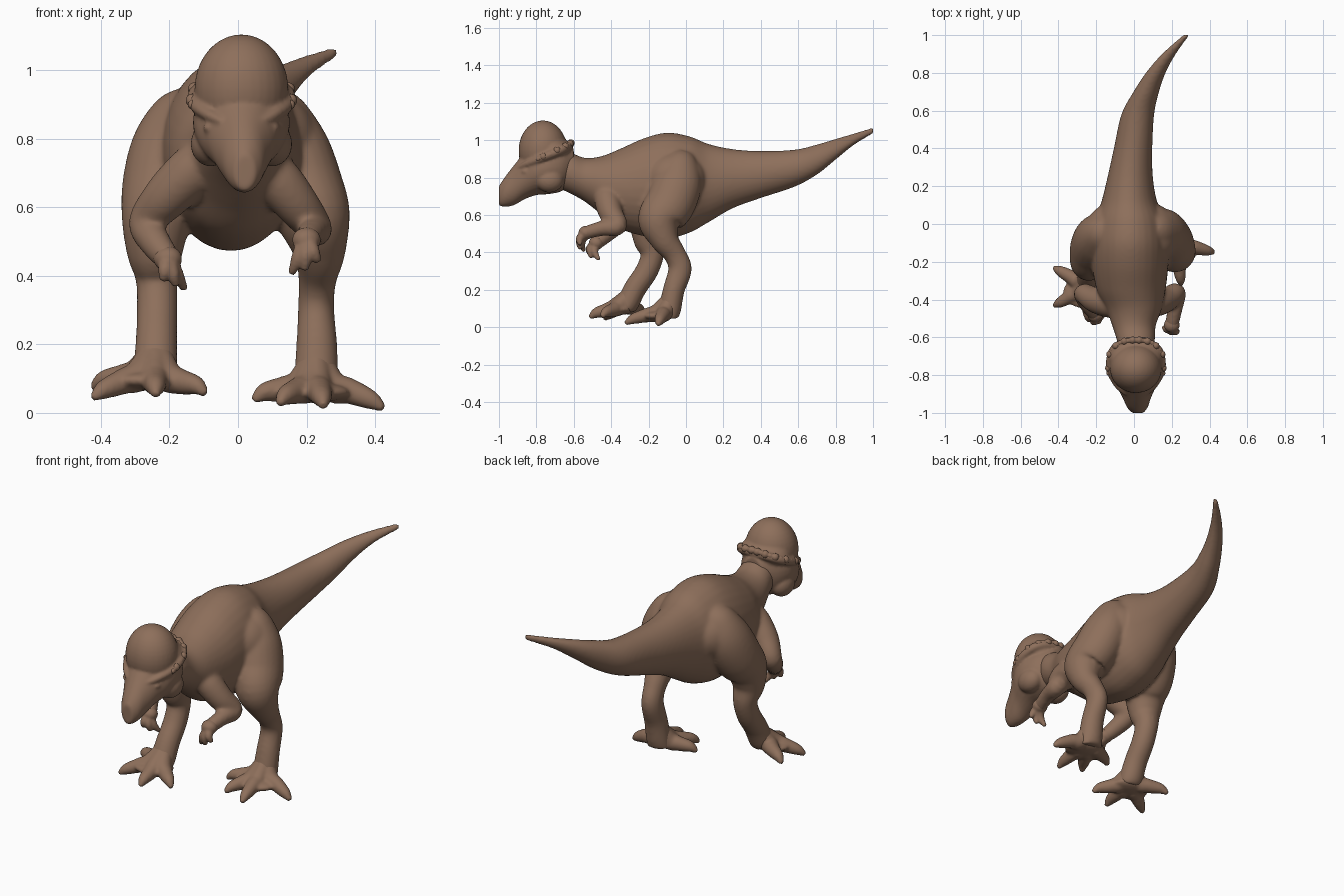
import bpy, bmesh, math
from mathutils import Vector, Matrix

cube = bpy.data.objects.get("Cube")
if cube:
    bpy.data.objects.remove(cube, do_unlink=True)

skin = bpy.data.materials.new("brown skin")
skin.use_nodes = True
brown = (0.27, 0.16, 0.105, 1)
skin.diffuse_color = brown
shader = skin.node_tree.nodes["Principled BSDF"]
shader.inputs["Base Color"].default_value = brown
shader.inputs["Roughness"].default_value = 0.8

X, Y, Z = Vector((1, 0, 0)), Vector((0, 1, 0)), Vector((0, 0, 1))


def spline(points, steps=6):
    """Smooth curve through rows of any length."""
    rows = [Vector(p) for p in points]
    rows = [rows[0]] + rows + [rows[-1]]
    out = []
    for a, b, c, d in zip(rows, rows[1:], rows[2:], rows[3:]):
        for i in range(steps):
            t = i / steps
            out.append(b + (c - a) * (t / 2) + (a * 2 - b * 5 + c * 4 - d) * (t * t / 2)
                       + (b * 3 - a - c * 3 + d) * (t ** 3 / 2))
    return out + [rows[-1]]


def sweep(bm, points, ref, sides=24, axis=None):
    """Closed elliptical tube through rows of x, y, z, side radius, depth radius."""
    rows = spline(points)
    centres = [Vector(r[:3]) for r in rows]
    rings = []
    for i, row in enumerate(rows):
        tangent = axis or (centres[min(i + 1, len(rows) - 1)] - centres[max(i - 1, 0)]).normalized()
        side = tangent.cross(ref).normalized()
        depth = side.cross(tangent)
        ring = []
        for k in range(sides):
            a = math.tau * k / sides
            offset = side * (math.cos(a) * row[3]) + depth * (math.sin(a) * row[4])
            ring.append(bm.verts.new(centres[i] + offset))
        rings.append(ring)
    for lower, upper in zip(rings, rings[1:]):
        for k in range(sides):
            n = (k + 1) % sides
            bm.faces.new((lower[k], lower[n], upper[n], upper[k]))
    bm.faces.new(rings[0][::-1])
    bm.faces.new(rings[-1])


def profile(bm, rows):
    """Trunk-like form from rows of centre x, y, top, bottom, half width."""
    sweep(bm, [(x, y, (t + b) / 2, w, (t - b) / 2) for x, y, t, b, w in rows], Z, 32, Y)


def ball(bm, centre, radii):
    matrix = Matrix.Translation(centre) @ Matrix.Diagonal((*radii, 1))
    bmesh.ops.create_uvsphere(bm, u_segments=32, v_segments=20, radius=1, matrix=matrix)


def finish(name, bm, voxel, smoothing):
    """Fuse the overlapping forms of one part into a single smooth skin."""
    bmesh.ops.recalc_face_normals(bm, faces=bm.faces)
    mesh = bpy.data.meshes.new(name)
    bm.to_mesh(mesh)
    bm.free()
    mesh.materials.append(skin)
    obj = bpy.data.objects.new(name, mesh)
    bpy.context.collection.objects.link(obj)
    fuse = obj.modifiers.new("fuse", 'REMESH')
    fuse.mode, fuse.voxel_size, fuse.use_smooth_shade = 'VOXEL', voxel, True
    soft = obj.modifiers.new("soften", 'SMOOTH')
    soft.factor, soft.iterations = 0.5, smoothing


# Body: neck, trunk and curving tail
bm = bmesh.new()
profile(bm, [
    (.01, -.70, .95, .75, .08), (.01, -.62, .935, .715, .1), (0, -.54, .905, .67, .115),
    (0, -.45, .915, .6, .147), (-.015, -.35, .955, .525, .182), (-.02, -.22, 1.012, .485, .202),
    (-.02, -.1, 1.04, .473, .204), (-.02, .02, 1.02, .505, .185), (-.025, .12, .98, .56, .147),
    (-.02, .25, .952, .635, .12), (-.005, .4, .942, .69, .102), (.02, .58, .949, .75, .087),
    (.065, .7, .977, .815, .068), (.115, .8, 1.007, .895, .053), (.185, .9, 1.037, .975, .038),
    (.28, 1.003, 1.07, 1.035, .018)])

# Body: haunches that round the hips into the trunk
for s in (-1, 1):
    ball(bm, (s * .1 - .015, -.06, .79), (.15, .17, .15))

# Body: left leg, then right leg
sweep(bm, [
    (.085, -.02, .91, .06, .07), (.12, -.03, .86, .09, .1),
    (.15, -.045, .77, .117, .13), (.185, -.085, .66, .122, .134), (.22, -.14, .57, .11, .118),
    (.238, -.115, .47, .077, .078), (.232, -.06, .39, .056, .06), (.228, -.032, .31, .053, .063),
    (.23, -.065, .2, .06, .058), (.228, -.085, .1, .065, .06), (.225, -.09, .05, .065, .05)], Y)
sweep(bm, [
    (-.12, -.03, .91, .06, .07), (-.155, -.045, .86, .1, .1),
    (-.19, -.075, .77, .122, .13), (-.218, -.13, .66, .121, .132), (-.238, -.19, .57, .103, .113),
    (-.243, -.2, .47, .083, .083), (-.237, -.18, .39, .062, .063), (-.236, -.21, .3, .06, .061),
    (-.238, -.27, .21, .061, .06), (-.242, -.31, .13, .065, .06), (-.245, -.325, .1, .065, .05)], Y)

# Body: left arm, then right arm
left_arm = [(.05, -.43, .75, .05), (.08, -.43, .72, .06), (.12, -.42, .675, .07),
            (.175, -.4, .605, .064), (.225, -.365, .54, .051), (.216, -.45, .528, .041),
            (.2, -.535, .505, .036)]
right_arm = [(-.06, -.43, .77, .05), (-.1, -.43, .74, .065), (-.14, -.42, .7, .075),
             (-.21, -.4, .63, .068), (-.268, -.37, .555, .052), (-.24, -.43, .495, .046),
             (-.205, -.48, .45, .038)]
for path in (left_arm, right_arm):
    sweep(bm, [(x, y, z, r, r) for x, y, z, r in path], X, 20)
finish("body", bm, 0.009, 12)

# Head with blunt beak, domed crown, cheeks and eyes
bm = bmesh.new()
profile(bm, [
    (.01, -.6, .95, .79, .06), (.01, -.66, .98, .73, .115), (.01, -.73, .99, .712, .14),
    (.01, -.8, .97, .706, .135), (.012, -.86, .935, .685, .105), (.015, -.92, .865, .652, .075),
    (.018, -.97, .80, .643, .055), (.02, -1, .755, .65, .03)])
ball(bm, (.01, -.765, .945), (.137, .13, .16))
ball(bm, (.01, -.715, .945), (.138, .105, .08))
for s in (-1, 1):
    ball(bm, (.01 + s * .09, -.73, .785), (.058, .075, .065))
    ball(bm, (.01 + s * .09, -.855, .832), (.022, .025, .016))
    # Brow ridge sweeping back to the rim of the skull
    ridge = [(.01 + s * x, y, z, r, r) for x, y, z, r in (
        (.055, -.9, .85, .01), (.1, -.85, .873, .018), (.135, -.77, .905, .022),
        (.125, -.68, .942, .024), (.075, -.635, .965, .024), (0, -.625, .97, .024))]
    sweep(bm, ridge, Z, 12)
finish("head", bm, 0.007, 5)

# Row of knobs around the rim
bm = bmesh.new()
for s in (-1, 1):
    rim = spline([(.01 + s * x, y, z) for x, y, z in (
        (.143, -.79, .9), (.137, -.69, .945), (.085, -.63, .975), (.017, -.615, .985))], 3)
    for i, p in enumerate(rim):
        r = .014 + .006 * (i % 2)
        ball(bm, p, (r, r, r))
finish("skull_knobs", bm, 0.004, 3)


def build_foot(name, ankle, sole, toes):
    bm = bmesh.new()
    ankle, sole = Vector(ankle), Vector(sole)
    tips = [Vector(t) for t in toes]
    # Web joining the toes
    web = sole.lerp(sum(tips, Vector()) / len(tips), .4)
    web.z = sole.z - .02
    ball(bm, web, (.11, .085, .03))
    sweep(bm, [(*ankle, .045, .045), (*sole, .07, .055), (*(sole - Z * .03), .07, .05)], Y)
    # Splayed toes that flow out of the ankle and taper to claws
    for tip in tips:
        flat = Vector((tip.x, tip.y, sole.z))
        middle = sole.lerp(flat, .5)
        middle.z = max(sole.z * .8, tip.z + .035)
        near_tip = sole.lerp(flat, .82)
        near_tip.z = tip.z + .025
        sweep(bm, [(*ankle, .03, .03), (*(sole.lerp(middle, .45) + Z * .01), .045, .045),
                   (*middle, .038, .038), (*near_tip, .028, .028), (*tip, .011, .011)], Z, 16)
    finish(name, bm, 0.007, 7)


build_foot("left_foot", (.23, -.065, .19), (.225, -.1, .08),
           [(.425, -.15, .012), (.25, -.325, .018), (.12, -.285, .025), (.045, -.16, .035)])
build_foot("right_foot", (-.238, -.275, .21), (-.245, -.33, .115),
           [(-.425, -.435, .042), (-.24, -.515, .05), (-.095, -.45, .055), (-.425, -.23, .07)])


def build_hand(name, wrist, palm, fingers):
    bm = bmesh.new()
    palm = Vector(palm)
    sweep(bm, [(*wrist, .03, .03), (*palm, .036, .036)], X, 20)
    ball(bm, palm, (.042, .04, .037))
    # Curled fingers
    for tip in map(Vector, fingers):
        knuckle = palm.lerp(tip, .5) - Y * .018
        sweep(bm, [(*palm, .026, .026), (*knuckle, .022, .022), (*tip, .01, .01)], Y, 12)
    finish(name, bm, 0.006, 5)


build_hand("left_hand", left_arm[-2][:3], left_arm[-1][:3],
           [(.155, -.545, .405), (.195, -.565, .415), (.235, -.565, .44)])
build_hand("right_hand", right_arm[-2][:3], right_arm[-1][:3],
           [(-.155, -.465, .36), (-.18, -.505, .37), (-.22, -.515, .385)])
